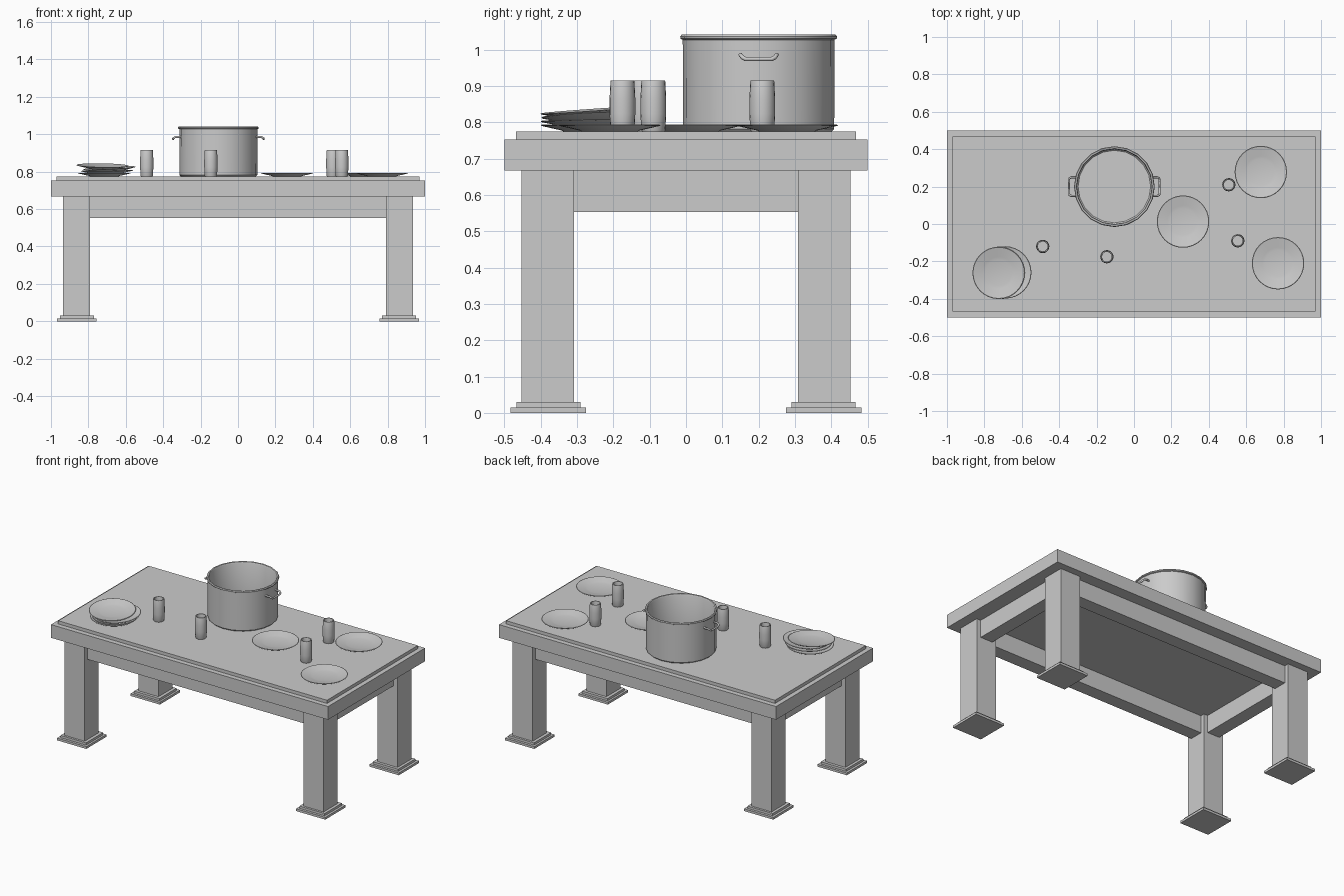
import bpy, bmesh, math
from mathutils import Vector

if "Cube" in bpy.data.objects:
    bpy.data.objects.remove(bpy.data.objects["Cube"])

TOP = 0.774


def box(name, x0, x1, y0, y1, z0, z1):
    bpy.ops.mesh.primitive_cube_add(size=1, location=((x0 + x1) / 2, (y0 + y1) / 2, (z0 + z1) / 2))
    ob = bpy.context.object
    ob.name = name
    ob.scale = (x1 - x0, y1 - y0, z1 - z0)
    bpy.ops.object.transform_apply(location=False, rotation=False, scale=True)
    return ob


def lathe(name, profile, sides, loc, rot=(0, 0, 0)):
    # Revolve an (r, z) profile that starts and ends on the axis
    bm = bmesh.new()
    vs = [bm.verts.new((r, 0, z)) for r, z in profile]
    es = [bm.edges.new(p) for p in zip(vs, vs[1:])]
    bmesh.ops.spin(bm, geom=vs + es, cent=(0, 0, 0), axis=(0, 0, 1),
                   angle=math.tau, steps=sides, use_duplicate=False)
    bmesh.ops.remove_doubles(bm, verts=bm.verts, dist=1e-4)
    bmesh.ops.recalc_face_normals(bm, faces=bm.faces)
    me = bpy.data.meshes.new(name)
    bm.to_mesh(me)
    bm.free()
    ob = bpy.data.objects.new(name, me)
    bpy.context.collection.objects.link(ob)
    ob.location, ob.rotation_euler = loc, rot
    bpy.ops.object.select_all(action='DESELECT')
    ob.select_set(True)
    bpy.context.view_layer.objects.active = ob
    bpy.ops.object.shade_smooth_by_angle(angle=math.radians(35))
    return ob


def span(s, a, b):
    return sorted((s * a, s * b))


# Table top in two layers
box("table_top", -1, 1, -0.5, 0.5, 0.667, 0.753)
box("table_top_panel", -0.97, 0.97, -0.468, 0.468, 0.753, TOP)

# Legs with stepped feet
for sx in (-1, 1):
    for sy in (-1, 1):
        box("leg", *span(sx, 0.79, 0.935), *span(sy, 0.308, 0.453), 0.03, 0.667)
        box("foot_upper", *span(sx, 0.77, 0.953), *span(sy, 0.29, 0.467), 0.015, 0.03)
        box("foot_lower", *span(sx, 0.757, 0.968), *span(sy, 0.275, 0.483), 0, 0.015)

# Aprons between the legs
for s in (-1, 1):
    box("long_apron", -0.79, 0.79, *span(s, 0.335, 0.423), 0.553, 0.667)
    box("end_apron", *span(s, 0.817, 0.905), -0.308, 0.308, 0.553, 0.667)

# Cooking pot with rolled rim
pot = Vector((-0.105, 0.2, TOP))
lathe("pot", [(0, 0), (0.2, 0), (0.208, 0.008), (0.209, 0.253), (0.215, 0.256), (0.216, 0.262),
              (0.212, 0.267), (0.204, 0.266), (0.2, 0.258), (0.2, 0.016), (0.194, 0.01), (0, 0.01)],
      20, pot)

# Pot handles
half = [(0.2, 0.05, 0.212), (0.229, 0.05, 0.212), (0.24, 0.045, 0.205), (0.242, 0.036, 0.2)]
path = half + [(x, -y, z) for x, y, z in reversed(half)]
for s in (-1, 1):
    cu = bpy.data.curves.new("pot_handle", 'CURVE')
    cu.dimensions = '3D'
    cu.bevel_depth, cu.bevel_resolution, cu.use_fill_caps = 0.006, 1, True
    sp = cu.splines.new('POLY')
    sp.points.add(len(path) - 1)
    for p, (x, y, z) in zip(sp.points, path):
        p.co = (s * x, y, z, 1)
    ob = bpy.data.objects.new("pot_handle", cu)
    ob.location = pot
    bpy.context.collection.objects.link(ob)

# Drinking glasses
glass = [(0, 0), (0.031, 0), (0.033, 0.004), (0.0355, 0.05), (0.0355, 0.09), (0.033, 0.138),
         (0.032, 0.141), (0.027, 0.141), (0.026, 0.138), (0.029, 0.09), (0.029, 0.05), (0.026, 0.01), (0, 0.01)]
for x, y in ((-0.488, -0.12), (-0.145, -0.175), (0.507, 0.21), (0.555, -0.09)):
    lathe("drinking_glass", glass, 20, (x, y, TOP))

# Plates, three laid out and one leaning stack
plate = [(0, 0), (0.075, 0), (0.085, 0.004), (0.138, 0.016), (0.14, 0.018), (0.137, 0.0195),
         (0.085, 0.009), (0.07, 0.006), (0, 0.005)]
for x, y in ((0.262, 0.013), (0.678, 0.278), (0.77, -0.21)):
    lathe("plate", plate, 32, (x, y, TOP))
stack = [(-0.715, -0.26, 0, 0, 0), (-0.70, -0.26, 0.013, 1, -1),
         (-0.687, -0.258, 0.027, 2.5, -3), (-0.724, -0.26, 0.041, 4, 1)]
for x, y, dz, rx, ry in stack:
    lathe("stacked_plate", plate, 32, (x, y, TOP + dz), (math.radians(rx), math.radians(ry), 0))
